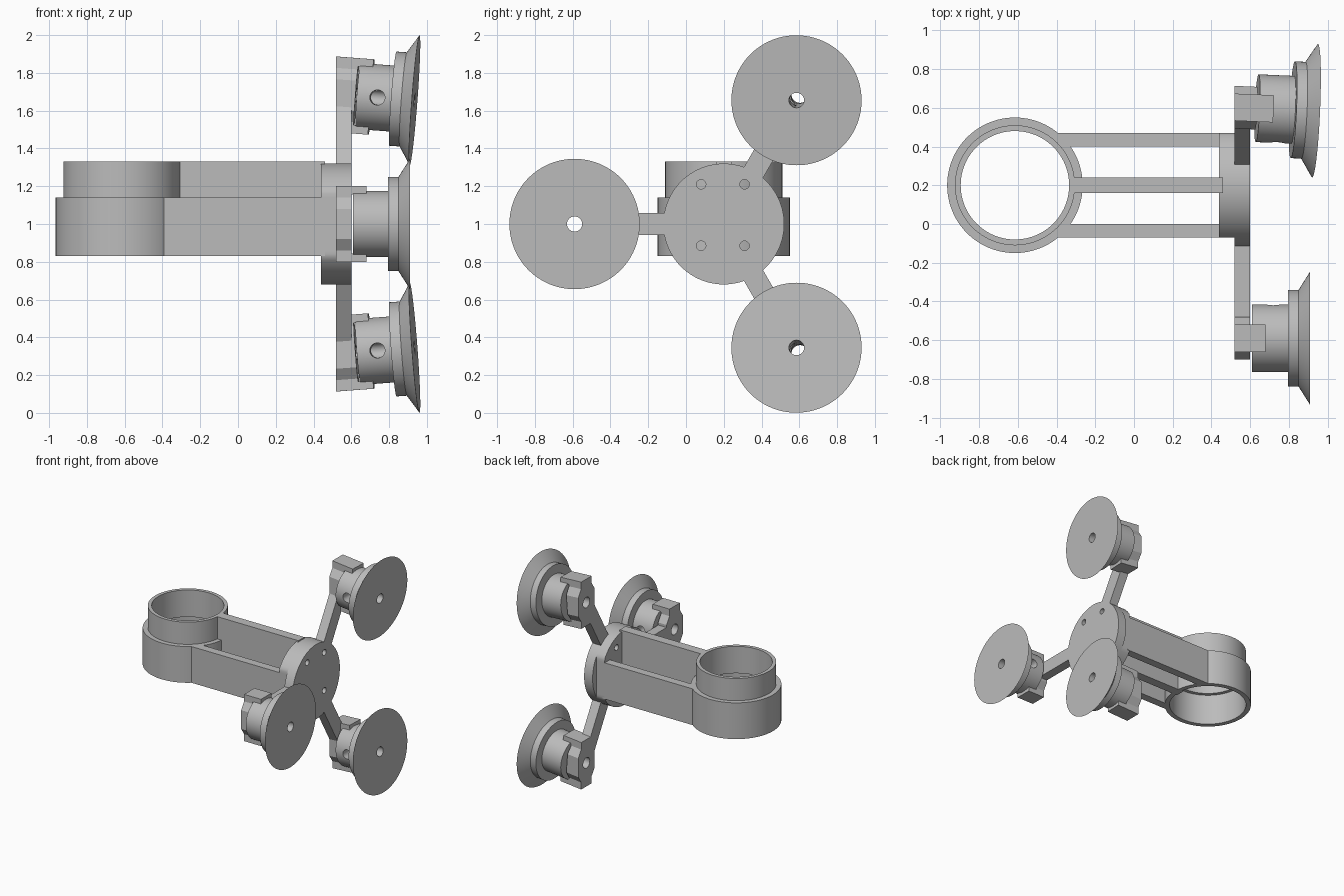
import bpy, bmesh, math
from mathutils import Matrix, Vector

if "Cube" in bpy.data.objects:
    bpy.data.objects.remove(bpy.data.objects["Cube"])

grey = bpy.data.materials.new("plain grey")
grey.use_nodes = True
COLOUR = (0.5, 0.5, 0.5, 1)
grey.diffuse_color = COLOUR
grey.node_tree.nodes["Principled BSDF"].inputs["Base Color"].default_value = COLOUR

# Turns the local (u, v, w) frame so that w runs along world x, u along y, v along z
ALONG_X = Matrix(((0, 0, 1, 0), (1, 0, 0, 0), (0, 1, 0, 0), (0, 0, 0, 1)))
HUB_Y, HUB_Z, HUB_R = 0.2, 1.0, 0.32
HUB = Matrix.Translation((0, HUB_Y, HUB_Z)) @ ALONG_X


def finish(name, bm, matrix):
    bmesh.ops.transform(bm, matrix=matrix, verts=bm.verts)
    bmesh.ops.recalc_face_normals(bm, faces=bm.faces)
    mesh = bpy.data.meshes.new(name)
    bm.to_mesh(mesh)
    bm.free()
    mesh.materials.append(grey)
    obj = bpy.data.objects.new(name, mesh)
    bpy.context.collection.objects.link(obj)
    return obj


def prism(name, outline, low, high, matrix=Matrix()):
    bm = bmesh.new()
    face = bm.faces.new([bm.verts.new((u, v, low)) for u, v in outline])
    top = bmesh.ops.extrude_face_region(bm, geom=[face])["geom"]
    bmesh.ops.translate(bm, vec=(0, 0, high - low),
                        verts=[g for g in top if isinstance(g, bmesh.types.BMVert)])
    return finish(name, bm, matrix)


def lathe(name, profile, matrix, steps=96):
    bm = bmesh.new()
    verts = [bm.verts.new((r, 0, h)) for r, h in profile]
    edges = [bm.edges.new((verts[i - 1], v)) for i, v in enumerate(verts)]
    bmesh.ops.spin(bm, geom=verts + edges, cent=(0, 0, 0), axis=(0, 0, 1),
                   angle=math.tau, steps=steps, use_duplicate=False)
    bmesh.ops.remove_doubles(bm, verts=bm.verts, dist=0.0001)
    return finish(name, bm, matrix)


def circle(radius, u=0, v=0, steps=32):
    return [(u + radius * math.cos(math.tau * i / steps),
             v + radius * math.sin(math.tau * i / steps)) for i in range(steps)]


def rect(u0, u1, v0, v1):
    return [(u0, v0), (u1, v0), (u1, v1), (u0, v1)]


def cut(obj, cutter):
    # Subtract the cutter, keep the result and discard the helper
    cutter.hide_render = True
    mod = obj.modifiers.new("cut", "BOOLEAN")
    mod.operation, mod.solver, mod.object = "DIFFERENCE", "EXACT", cutter
    graph = bpy.context.evaluated_depsgraph_get()
    mesh = bpy.data.meshes.new_from_object(obj.evaluated_get(graph))
    obj.modifiers.clear()
    obj.data = mesh
    bpy.data.objects.remove(cutter)


parts = []

# Stepped cup ring
parts.append(lathe("holder_ring",
                   [(0.31, 0.83), (0.35, 0.83), (0.35, 1.14), (0.31, 1.14), (0.31, 1.33),
                    (0.28, 1.33), (0.28, 1.1), (0.31, 1.1)],
                   Matrix.Translation((-0.615, HUB_Y, 0))))

# Two low side walls and a tall middle wall
for name, s in (("left_wall", 1), ("right_wall", -1)):
    outline = [(-0.40, 0.27 * s), (-0.36, 0.20 * s), (0.46, 0.20 * s), (0.46, 0.27 * s)]
    parts.append(prism(name, outline, 0.83, 1.14, Matrix.Translation((0, HUB_Y, 0))))
parts.append(prism("middle_wall", rect(-0.32, 0.46, 0.16, 0.24), 0.83, 1.33))

# Round hub with a narrower block behind it, drilled for four bolts
hub = prism("hub_disc", circle(HUB_R, steps=96), 0.52, 0.6, HUB)
block = prism("hub_block", [(max(-0.27, min(0.27, u)), v) for u, v in circle(HUB_R, steps=96)],
              0.44, 0.52, HUB)
for obj in (hub, block):
    for u in (-0.12, 0.11):
        for v in (-0.115, 0.21):
            cut(obj, prism("bolt_cutter", circle(0.025, u, v), 0.4, 0.7, HUB))
    parts.append(obj)


def foot(name, angle, face_centre, tilt, hole_side):
    # Spoke from the hub to the clip
    spin = Matrix.Rotation(angle, 4, "X")
    spoke = prism(name + "_spoke", rect(0.3, 0.7, -0.058, 0.058), 0.52, 0.6,
                  Matrix.Translation((0, HUB_Y, HUB_Z)) @ spin @ ALONG_X)

    # Sucker leaning towards the hub axis; local origin is the face centre
    inward = -Vector((0, math.cos(angle), math.sin(angle)))
    aim = Vector((math.cos(tilt), 0, 0)) + inward * math.sin(tilt)
    lean = Vector((1, 0, 0)).rotation_difference(aim).to_matrix().to_4x4()
    place = Matrix.Translation(face_centre) @ lean
    frame = place @ ALONG_X
    cup = lathe(name + "_sucker",
                [(0.04, 0), (0.345, 0), (0.25, -0.06), (0.25, -0.115), (0.175, -0.115),
                 (0.175, -0.3), (0.04, -0.3)], frame)
    cross = place @ Matrix.Translation((-0.19, 0, 0)) @ Matrix.Rotation(-hole_side * math.pi / 2, 4, "X")
    cut(cup, prism("cross_cutter", circle(0.04), 0.01, 0.3, cross))

    # Clip plate with a bulged middle, trimmed flush with the back of the hub
    half = [(0.07, -0.2), (0.07, -0.14), (0.11, -0.08), (0.11, 0.08), (0.07, 0.14), (0.07, 0.2)]
    plate = prism(name + "_clip", half + [(-u, -v) for u, v in half], -0.46, -0.31, frame)
    cut(plate, prism("screw_cutter", circle(0.045), -0.6, -0.2, frame))
    bm = bmesh.new()
    bm.from_mesh(plate.data)
    cutoff = bmesh.ops.bisect_plane(bm, geom=bm.verts[:] + bm.edges[:] + bm.faces[:],
                                    plane_co=(0.52, 0, 0), plane_no=(-1, 0, 0), clear_outer=True)
    rim = [g for g in cutoff["geom_cut"] if isinstance(g, bmesh.types.BMEdge)]
    bmesh.ops.triangle_fill(bm, use_beauty=True, edges=rim)
    bmesh.ops.recalc_face_normals(bm, faces=bm.faces)
    bm.to_mesh(plate.data)
    bm.free()

    # Lips gripping the sucker body
    lips = [prism(name + "_" + which + "_lip", rect(-0.07, 0.07, min(a, b), max(a, b)),
                  -0.312, -0.23, frame)
            for which, a, b in (("upper", 0.155, 0.2), ("lower", -0.155, -0.2))]
    parts.extend([spoke, cup, plate] + lips)


foot("front_foot", math.pi, (0.91, -0.59, 1.0), 0, 1)
foot("upper_foot", math.radians(60), (0.935, 0.585, 1.655), math.radians(5), -1)
foot("lower_foot", math.radians(-60), (0.935, 0.585, 0.345), math.radians(5), -1)

# Smooth curved faces, keep edges crisp
bpy.ops.object.select_all(action="DESELECT")
for obj in parts:
    obj.select_set(True)
bpy.context.view_layer.objects.active = parts[0]
bpy.ops.object.shade_smooth_by_angle(angle=math.radians(30))
